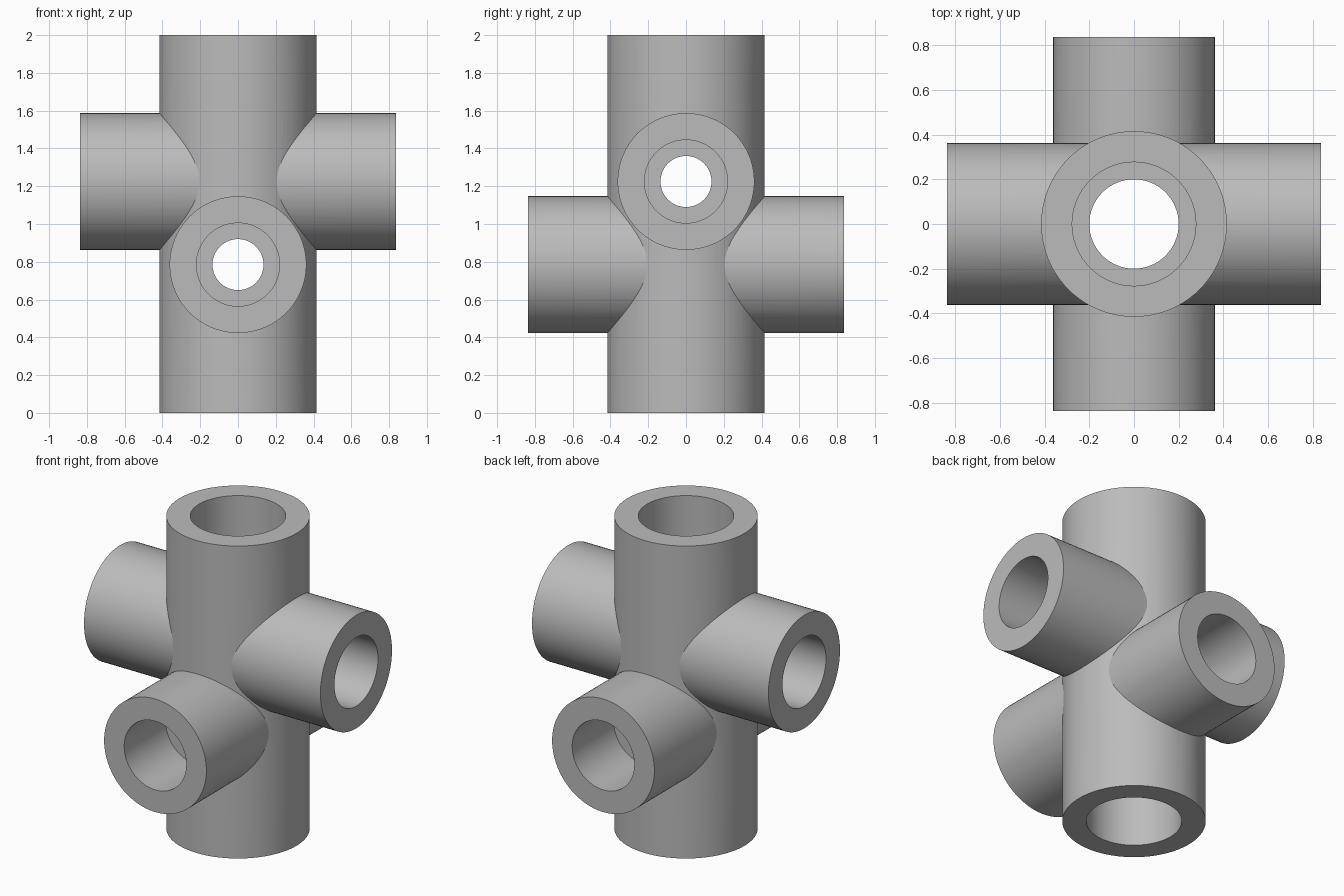
import bpy
import math
from mathutils import Matrix

cube = bpy.data.objects.get("Cube")
if cube:
    bpy.data.objects.remove(cube, do_unlink=True)

grey = bpy.data.materials.new("plain grey")
grey.use_nodes = True
colour = (0.5, 0.5, 0.5, 1)
grey.diffuse_color = colour
grey.node_tree.nodes["Principled BSDF"].inputs["Base Color"].default_value = colour

TURN = {"x": Matrix.Rotation(math.pi / 2, 4, "Y"),
        "y": Matrix.Rotation(math.pi / 2, 4, "X"),
        "z": Matrix.Identity(4)}
SOCKET = 0.42  # depth of the wide socket in each open end


def rod(name, axis, height, radius, length, shift=0.0):
    """Solid cylinder along an axis, centred at a height and shifted along it."""
    bpy.ops.mesh.primitive_cylinder_add(vertices=96, radius=radius, depth=length)
    obj = bpy.context.object
    obj.name = name
    place = Matrix.Translation((0, 0, height)) @ TURN[axis] @ Matrix.Translation((0, 0, shift))
    obj.data.transform(place)
    obj.data.materials.append(grey)
    return obj


def combine(body, tool, operation):
    mod = body.modifiers.new(operation.title(), "BOOLEAN")
    mod.operation = operation
    mod.solver = "EXACT"
    mod.object = tool
    bpy.context.view_layer.objects.active = body
    bpy.ops.object.modifier_apply(modifier=mod.name)
    bpy.data.objects.remove(tool, do_unlink=True)


# name, axis, height, outer radius, socket radius, bore radius, length
pipes = [("main_pipe", "z", 1.0, 0.416, 0.277, 0.2, 2.0),
         ("side_arms", "x", 1.225, 0.362, 0.22, 0.135, 1.674),
         ("front_back_arms", "y", 0.785, 0.362, 0.22, 0.135, 1.674)]

# Outer pipes joined into one fitting
fitting = None
for name, axis, height, outer, socket, bore, length in pipes:
    pipe = rod(name, axis, height, outer, length)
    if fitting:
        combine(fitting, pipe, "UNION")
    else:
        fitting = pipe
fitting.name = "pipe_fitting"

# Through bores, with a wider socket at both ends
for name, axis, height, outer, socket, bore, length in pipes:
    combine(fitting, rod("bore_cutter", axis, height, bore, length + 0.2), "DIFFERENCE")
    for side in (-1, 1):
        cutter = rod("socket_cutter", axis, height, socket, SOCKET * 2, side * length / 2)
        combine(fitting, cutter, "DIFFERENCE")

# Smooth walls with crisp rims
bpy.ops.object.select_all(action="DESELECT")
fitting.select_set(True)
bpy.context.view_layer.objects.active = fitting
bpy.ops.object.shade_smooth_by_angle(angle=math.radians(25))
